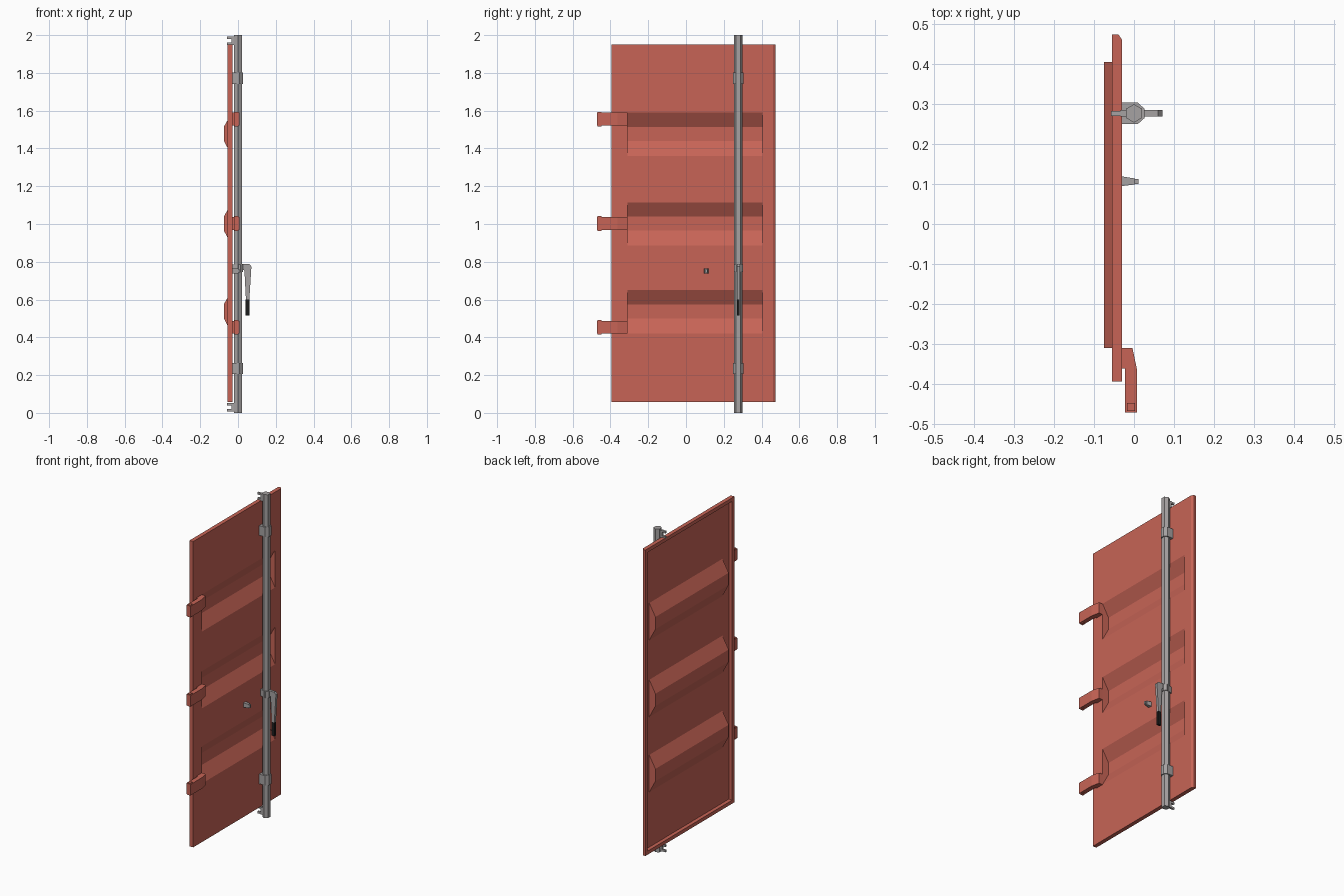
import bpy, bmesh, math
from mathutils import Vector

if "Cube" in bpy.data.objects:
    bpy.data.objects.remove(bpy.data.objects["Cube"])


def material(name, rgb):
    m = bpy.data.materials.new(name)
    m.diffuse_color = (*rgb, 1)
    m.use_nodes = True
    m.node_tree.nodes["Principled BSDF"].inputs["Base Color"].default_value = m.diffuse_color
    return m


RED = material("red paint", (0.57, 0.127, 0.093))
GREY = material("grey steel", (0.38, 0.36, 0.36))
BLACK = material("black rubber", (0.012, 0.012, 0.012))


def finish(name, bm, mat):
    bmesh.ops.recalc_face_normals(bm, faces=bm.faces)
    me = bpy.data.meshes.new(name)
    bm.to_mesh(me)
    bm.free()
    me.materials.append(mat)
    ob = bpy.data.objects.new(name, me)
    bpy.context.collection.objects.link(ob)
    return ob


def prism(name, pts, lo, hi, mat, axis="z"):
    """Extrude a profile along z (points are x, y) or along y (points are x, z)."""
    bm = bmesh.new()
    place = (lambda a, b, h: (a, b, h)) if axis == "z" else (lambda a, b, h: (a, h, b))
    face = bm.faces.new([bm.verts.new(place(a, b, lo)) for a, b in pts])
    top = bmesh.ops.extrude_face_region(bm, geom=[face])["geom"]
    bmesh.ops.translate(bm, verts=[v for v in top if isinstance(v, bmesh.types.BMVert)],
                        vec=Vector(place(0, 0, hi - lo)))
    return finish(name, bm, mat)


def box(name, x0, x1, y0, y1, z0, z1, mat):
    return prism(name, [(x0, y0), (x1, y0), (x1, y1), (x0, y1)], z0, z1, mat)


# Door size
Y0, Y1, Z0, Z1 = -0.395, 0.475, 0.058, 1.95
XB, XF = -0.055, -0.03
RIM = 0.022
GROOVES = [0.42, 0.885, 1.36]
GY0, GY1 = -0.31, 0.405

# Pressed sheet with three trapezoid grooves
bm = bmesh.new()
flat, deep = XF - 0.001, -0.074
ya, yb = Y0 + 0.01, Y1 - 0.02
z_prev = Z0 + 0.01


def quad(*pts):
    bm.faces.new([bm.verts.new(p) for p in pts])


def strip(y0, y1, za, xa, zb, xb):
    quad((xa, y0, za), (xa, y1, za), (xb, y1, zb), (xb, y0, zb))


for g in GROOVES:
    outline = [(flat, g), (deep, g + 0.08), (deep, g + 0.155), (flat, g + 0.23)]
    for y0, y1 in ((ya, GY0), (GY0, GY1), (GY1, yb)):
        strip(y0, y1, z_prev, flat, g, flat)
    for y0, y1 in ((ya, GY0), (GY1, yb)):
        strip(y0, y1, g, flat, g + 0.23, flat)
    for (xa, za), (xb, zb) in zip(outline, outline[1:]):
        strip(GY0, GY1, za, xa, zb, xb)
    for y in (GY0, GY1):
        quad(*[(x, y, z) for x, z in outline])
    z_prev = g + 0.23
for y0, y1 in ((ya, GY0), (GY0, GY1), (GY1, yb)):
    strip(y0, y1, z_prev, flat, Z1 - 0.01, flat)
bmesh.ops.remove_doubles(bm, verts=bm.verts, dist=1e-5)
sheet = finish("door_sheet", bm, RED)
mod = sheet.modifiers.new("thickness", "SOLIDIFY")
mod.thickness = 0.002
mod.offset = 0

# Rim around the sheet, with a bevelled closing edge
box("rim_hinge_side", XB, XF, Y0, Y0 + RIM, Z0, Z1, RED)
prism("rim_closing_side", [(XB, Y1 - RIM), (XF, Y1 - RIM), (XF, Y1 - 0.014),
                           (-0.039, Y1), (XB, Y1)], Z0, Z1, RED)
box("rim_bottom", XB, XF, Y0 + RIM, Y1 - RIM, Z0, Z0 + RIM, RED)
box("rim_top", XB, XF, Y0 + RIM, Y1 - RIM, Z1 - RIM, Z1, RED)

# Hinges with slightly taller pin ends
HINGE = [(-0.03, -0.31), (-0.004, -0.31), (0.007, -0.362), (0.007, -0.472),
         (-0.022, -0.472), (-0.022, -0.362), (-0.03, -0.362)]
for i, z in enumerate((0.453, 1.003, 1.555)):
    prism(f"hinge_{i}", HINGE, z - 0.034, z + 0.034, RED)
    box(f"hinge_pin_{i}", -0.018, 0.002, -0.468, -0.448, z - 0.039, z + 0.039, RED)

# Hexagonal locking rod
RY = 0.277
prism("locking_rod", [(0.023 * math.sin(k * math.pi / 3), RY + 0.023 * math.cos(k * math.pi / 3))
                      for k in range(6)], 0, 2, GREY)

# Rod guides
GUIDE = [(-0.03, -0.027), (0.009, -0.027), (0.026, -0.012), (0.026, 0.012),
         (0.009, 0.027), (-0.03, 0.027)]
for i, z in enumerate((0.235, 1.772)):
    prism(f"rod_guide_{i}", [(x, RY + y) for x, y in GUIDE], z - 0.03, z + 0.03, GREY)

# Forked cams at both rod ends
for i, z in enumerate((0.03, 1.97)):
    box(f"cam_base_{i}", -0.034, -0.01, RY - 0.008, RY + 0.008, z - 0.022, z + 0.022, GREY)
    for s in (-1, 1):
        zc = z + s * 0.016
        box(f"cam_prong_{i}_{s + 1}", -0.058, -0.034, RY - 0.006, RY + 0.006,
            zc - 0.006, zc + 0.006, GREY)

# Handle: collar, bent lever and rubber grip
prism("handle_collar", [(-0.03, RY - 0.015), (0.012, RY - 0.024), (0.026, RY - 0.01),
                        (0.026, RY + 0.01), (0.012, RY + 0.024), (-0.03, RY + 0.015)],
      0.745, 0.785, GREY)
prism("handle_lever", [(0.015, 0.788), (0.06, 0.788), (0.071, 0.775), (0.06, 0.6),
                       (0.042, 0.6), (0.034, 0.755), (0.015, 0.757)],
      RY - 0.008, RY + 0.008, GREY, "y")
box("handle_grip", 0.039, 0.061, RY - 0.007, RY + 0.007, 0.515, 0.6, BLACK)

# Tapered handle stop on the door
prism("handle_stop", [(-0.03, 0.095), (0.002, 0.099), (0.002, 0.114), (-0.03, 0.119)],
      0.738, 0.764, GREY)
box("handle_stop_tip", 0.002, 0.011, 0.1, 0.113, 0.742, 0.76, GREY)
